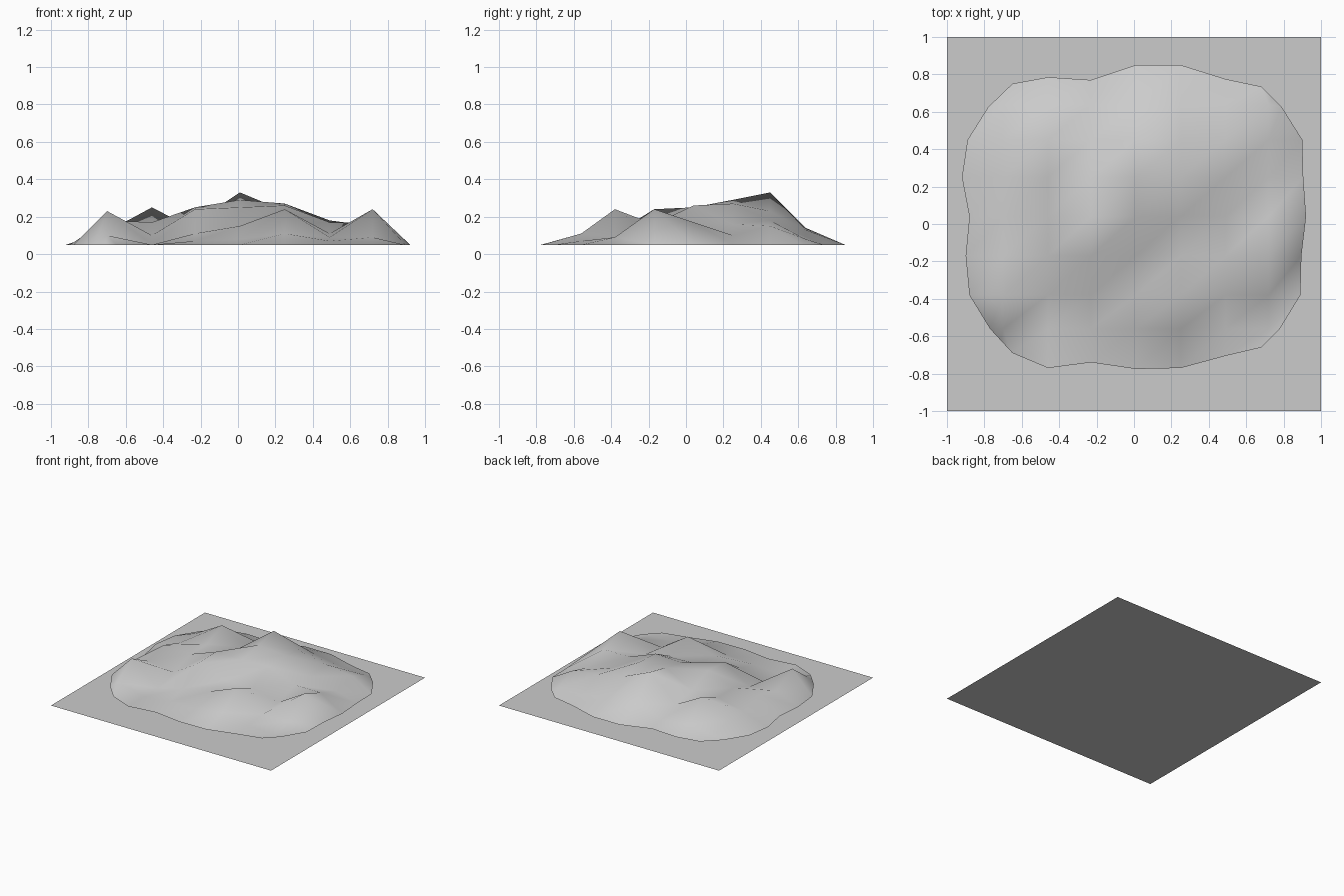
import bpy

cube = bpy.data.objects.get("Cube")
if cube:
    bpy.data.objects.remove(cube, do_unlink=True)

# One matte grey for everything
grey = bpy.data.materials.new("stone_grey")
grey.use_nodes = True
colour = (0.6, 0.6, 0.6, 1)
grey.diffuse_color = colour
grey.node_tree.nodes["Principled BSDF"].inputs["Base Color"].default_value = colour


def make_object(name, points, faces):
    mesh = bpy.data.meshes.new(name)
    mesh.from_pydata(points, [], faces)
    mesh.materials.append(grey)
    mesh.update()
    obj = bpy.data.objects.new(name, mesh)
    bpy.context.collection.objects.link(obj)
    return obj


# Flat square ground sheet
make_object("ground_plane", [(-1, -1, 0), (1, -1, 0), (1, 1, 0), (-1, 1, 0)], [(0, 1, 2, 3)])

# Hill heights in hundredths, front row first, each row from -x to +x
HEIGHTS = [
    [10, 5, 7, 8, 11, 7, 5],
    [23, 5, 11, 15, 24, 9, 9],
    [13, 10, 24, 16, 16, 11, 24],
    [18, 17, 25, 25, 26, 17, 17],
    [12, 17, 17, 29, 27, 16, 10],
    [12, 25, 13, 33, 23, 18, 15],
    [7, 10, 8, 14, 13, 9, 8],
]
COLUMNS = [-.7, -.46, -.23, .01, .25, .49, .72]
ROWS = [-.56, -.38, -.17, .04, .25, .45, .64]
RIM = .05

# Wavy rim: the middle of each side follows its own outline
FRONT = [-.69, -.77, -.74, -.775, -.77, -.705, -.66]
BACK = [.75, .785, .77, .85, .85, .775, .735]
LEFT_X = [-.77, -.88, -.9, -.88, -.92, -.89, -.78]
RIGHT_X = [.78, .89, .895, .92, .905, .9, .79]
RIM_COLUMNS = [-.65] + COLUMNS[1:-1] + [.68]
RIM_ROWS = [ROWS[0]] + ROWS[1:-1] + [.625]


def corner(a, b):
    """Rim corner, cut off between its two neighbours."""
    return ((a[0] + b[0]) / 2, (a[1] + b[1]) / 2, RIM)


front = [(x, y, RIM) for x, y in zip(RIM_COLUMNS, FRONT)]
back = [(x, y, RIM) for x, y in zip(RIM_COLUMNS, BACK)]
left = [(x, y, RIM) for x, y in zip(LEFT_X, RIM_ROWS)]
right = [(x, y, RIM) for x, y in zip(RIGHT_X, RIM_ROWS)]

# Assemble the grid of points row by row
points = [corner(left[0], front[0])] + front + [corner(right[0], front[-1])]
for y, heights, start, end in zip(ROWS, HEIGHTS, left, right):
    points += [start] + [(x, y, h / 100) for x, h in zip(COLUMNS, heights)] + [end]
points += [corner(left[-1], back[0])] + back + [corner(right[-1], back[-1])]

# Two triangles per cell, all split the same way
n = len(COLUMNS) + 2
faces = []
for j in range(n - 1):
    for i in range(n - 1):
        a = j * n + i
        faces += [(a, a + 1, a + n + 1), (a, a + n + 1, a + n)]

terrain = make_object("terrain_hills", points, faces)
for polygon in terrain.data.polygons:
    polygon.use_smooth = True
